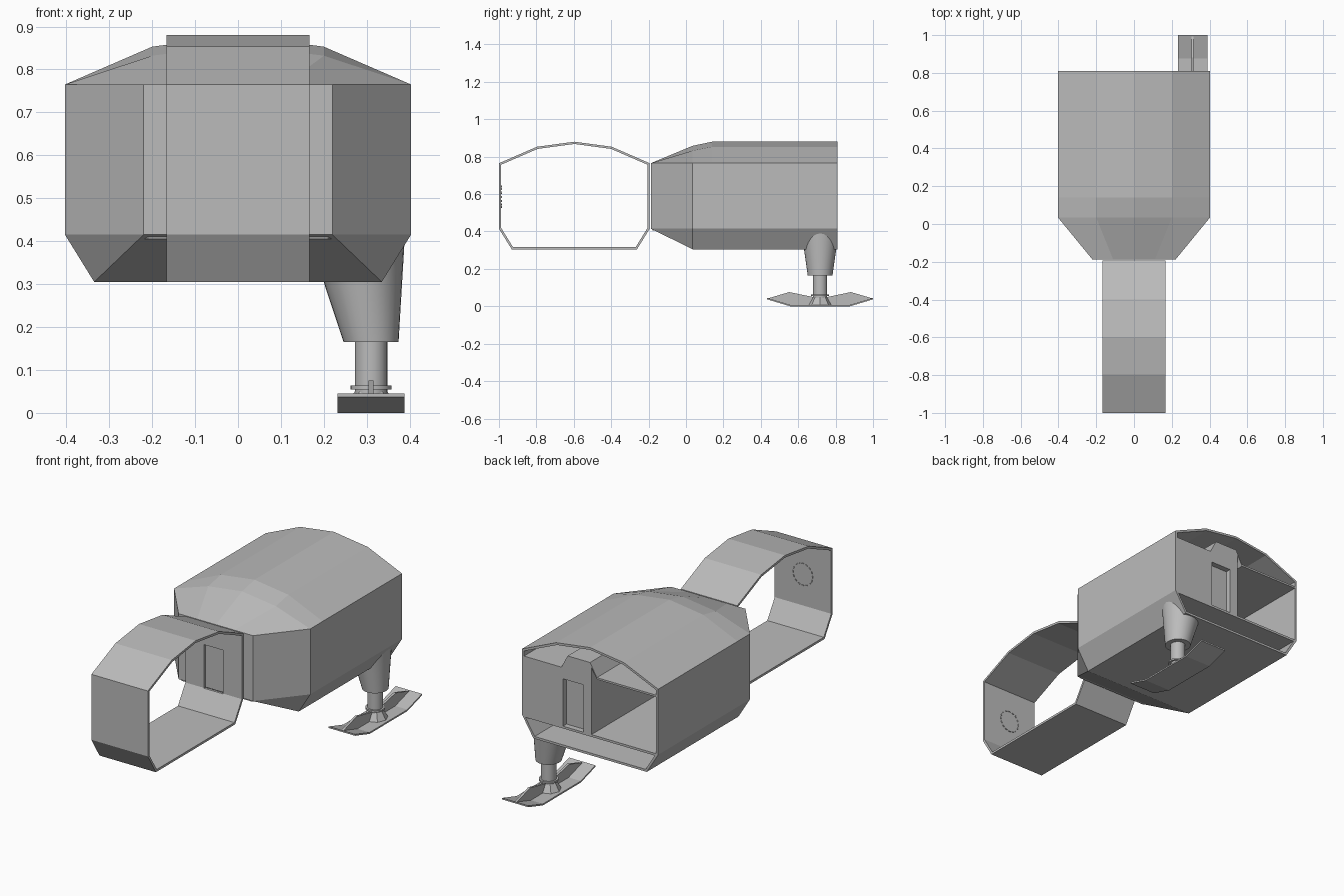
import bpy, bmesh, math
from mathutils import Vector

cube = bpy.data.objects.get("Cube")
if cube:
    bpy.data.objects.remove(cube)

grey = bpy.data.materials.new("plain_grey")
grey.use_nodes = True
COLOUR = (0.5, 0.5, 0.5, 1)
grey.diffuse_color = COLOUR
for node in grey.node_tree.nodes:
    if node.type == 'BSDF_PRINCIPLED':
        node.inputs["Base Color"].default_value = COLOUR

WALL = 0.012
REAR, NOSE = 0.81, -0.188
LEG_X, LEG_Y = 0.31, 0.717


def finish(name, bm):
    bmesh.ops.remove_doubles(bm, verts=bm.verts, dist=0.0001)
    bmesh.ops.recalc_face_normals(bm, faces=bm.faces)
    mesh = bpy.data.meshes.new(name)
    bm.to_mesh(mesh)
    bm.free()
    mesh.materials.append(grey)
    ob = bpy.data.objects.new(name, mesh)
    bpy.context.collection.objects.link(ob)
    return ob


def loft(name, rings, closed=True, cap_first=False, cap_last=False):
    """Skin a list of rings that all have the same number of points."""
    bm = bmesh.new()
    rows = [[bm.verts.new(p) for p in ring] for ring in rings]
    n = len(rows[0])
    for a, b in zip(rows, rows[1:]):
        for i in range(n if closed else n - 1):
            j = (i + 1) % n
            bm.faces.new((a[i], a[j], b[j], b[i]))
    if cap_first:
        bm.faces.new(rows[0])
    if cap_last:
        bm.faces.new(rows[-1])
    return finish(name, bm)


def prism(name, outline, axis, lo, hi):
    """Extrude a flat outline along one axis from lo to hi."""
    def ring(t):
        pts = []
        for u, v in outline:
            p = [u, v]
            p.insert(axis, t)
            pts.append(p)
        return pts
    return loft(name, [ring(lo), ring(hi)], cap_first=True, cap_last=True)


def box(name, lo, hi):
    return prism(name, [(lo[0], lo[1]), (hi[0], lo[1]), (hi[0], hi[1]), (lo[0], hi[1])],
                 2, lo[2], hi[2])


def round_part(name, r1, r2, z1, z2, sides=24):
    def ring(r, z):
        return [(LEG_X + r * math.cos(math.tau * i / sides),
                 LEG_Y + r * math.sin(math.tau * i / sides), z) for i in range(sides)]
    return loft(name, [ring(r1, z1), ring(r2, z2)], cap_first=True, cap_last=True)


def smooth(ob):
    bpy.ops.object.select_all(action='DESELECT')
    bpy.context.view_layer.objects.active = ob
    ob.select_set(True)
    bpy.ops.object.shade_smooth_by_angle()


def thicken(ob):
    mod = ob.modifiers.new("thickness", 'SOLIDIFY')
    mod.thickness = WALL
    mod.offset = -1
    mod.use_even_offset = True


def mirrored(half):
    """Close a half outline whose last point lies on the centre line."""
    return half + [(-x, z) for x, z in reversed(half[:-1])]


# Hull: open at the rear, tapering to a flat nose
section = [(0.335, 0.305), (0.403, 0.415), (0.403, 0.765), (0.2, 0.853), (0, 0.88)]
shoulder = section[:3] + [(0.2, 0.832), (0, 0.858)]
nose = [(0.22, 0.415), (0.22, 0.415), (0.22, 0.765), (0.11, 0.765), (0, 0.765)]
stations = [(NOSE, nose), (0.035, shoulder), (0.14, section), (REAR, section)]
hull = loft("hull", [[(x, y, z) for x, z in mirrored(half)] for y, half in stations])
bm = bmesh.new()
bm.from_mesh(hull.data)
front_edges = [e for e in bm.edges if all(abs(v.co.y - NOSE) < 0.001 for v in e.verts)]
bmesh.ops.contextual_create(bm, geom=front_edges)
bmesh.ops.recalc_face_normals(bm, faces=bm.faces)
bm.to_mesh(hull.data)
bm.free()
thicken(hull)

# Cross tube in front, with a doorway to the hull
tube_profile = mirrored(section)
tube = loft("cross_tube", [[(x, u - 0.597, z) for u, z in tube_profile]
                           for x in (-0.167, 0.167)])
thicken(tube)
cutter = box("doorway_cutter", (-0.057, -0.24, 0.417), (0.057, -0.17, 0.65))
cutter.hide_render = True
cutter.hide_viewport = True
cutter.display_type = 'WIRE'
cut = tube.modifiers.new("doorway", 'BOOLEAN')
cut.operation = 'DIFFERENCE'
cut.object = cutter

# Dashed ring of small studs on the inside of the tube's front wall
bm = bmesh.new()
for i in range(16):
    a = math.tau * i / 16
    dash = bmesh.ops.create_cube(bm, size=1)["verts"]
    for v in dash:
        r, t = 0.058 + v.co.x * 0.004, a + v.co.z * 0.2
        v.co = Vector((r * math.cos(t), -0.986 + v.co.y * 0.006, 0.585 + r * math.sin(t)))
finish("stud_ring", bm)

# Cabin floor and ceiling, the ceiling with a raised passage
prism("cabin_floor", [(-0.393, REAR), (-0.393, 0.035), (-0.21, NOSE + 0.01),
                      (0.21, NOSE + 0.01), (0.393, 0.035), (0.393, REAR)], 2, 0.405, 0.417)
ceiling = [(0.393, 0.73), (0.17, 0.73), (0.133, 0.8), (0.0, 0.8), (-0.04, 0.73), (-0.393, 0.73)]
prism("cabin_ceiling", ceiling + [(x, z - 0.01) for x, z in reversed(ceiling)], 1, 0.035, REAR)

# Rear bulkhead with door opening, recessed door and long partition
prism("rear_bulkhead", [(-0.008, 0.417), (0.04, 0.417), (0.04, 0.67), (0.16, 0.67),
                        (0.16, 0.417), (0.393, 0.417), (0.393, 0.725), (0.17, 0.725),
                        (0.133, 0.795), (0.0, 0.795), (-0.008, 0.78)], 1, REAR - 0.03, REAR)
box("rear_door", (0.03, REAR - 0.04, 0.417), (0.17, REAR - 0.03, 0.68))
box("partition", (-0.008, NOSE + 0.014, 0.417), (0.004, REAR - 0.03, 0.725))


# Leg fairing: leaning cone trimmed where it meets the hull underside
def hull_underside(x):
    return 0.305 + max(0, x - 0.335) * 0.11 / 0.068


low, high = [], []
for i in range(32):
    c, s = math.cos(math.tau * i / 32), math.sin(math.tau * i / 32)
    foot = Vector((LEG_X + 0.064 * c, LEG_Y + 0.066 * s, 0.165))
    top = Vector((0.278 + 0.11 * c, LEG_Y + 0.1 * s, 0.4))
    lo_t, hi_t = 0.0, 1.0
    for _ in range(20):
        mid = (lo_t + hi_t) / 2
        p = foot.lerp(top, mid)
        if p.z < hull_underside(p.x):
            lo_t = mid
        else:
            hi_t = mid
    low.append(foot)
    high.append(p)
smooth(loft("leg_fairing", [low, high], cap_first=True))

# Strut, collar and foot socket
smooth(round_part("strut", 0.038, 0.038, 0.008, 0.166))
smooth(round_part("strut_collar", 0.048, 0.048, 0.055, 0.064))
round_part("foot_socket", 0.062, 0.038, 0.008, 0.05, 8)

# Ski: bent plate with a centre rib rising toward each end
ski = [(-0.283, 0.037), (-0.16, 0), (0.16, 0), (0.283, 0.037)]
plate = ski + [(u, z + 0.008) for u, z in reversed(ski)]
prism("ski", [(LEG_Y + u, z) for u, z in plate], 0, LEG_X - 0.078, LEG_X + 0.078)
for end, name in ((-1, "ski_rib_front"), (1, "ski_rib_rear")):
    rib = [(0.03, 0.006), (0.16, 0.006), (0.28, 0.042), (0.165, 0.076), (0.03, 0.048)]
    prism(name, [(LEG_Y + end * u, z) for u, z in rib], 0, LEG_X - 0.006, LEG_X + 0.006)
